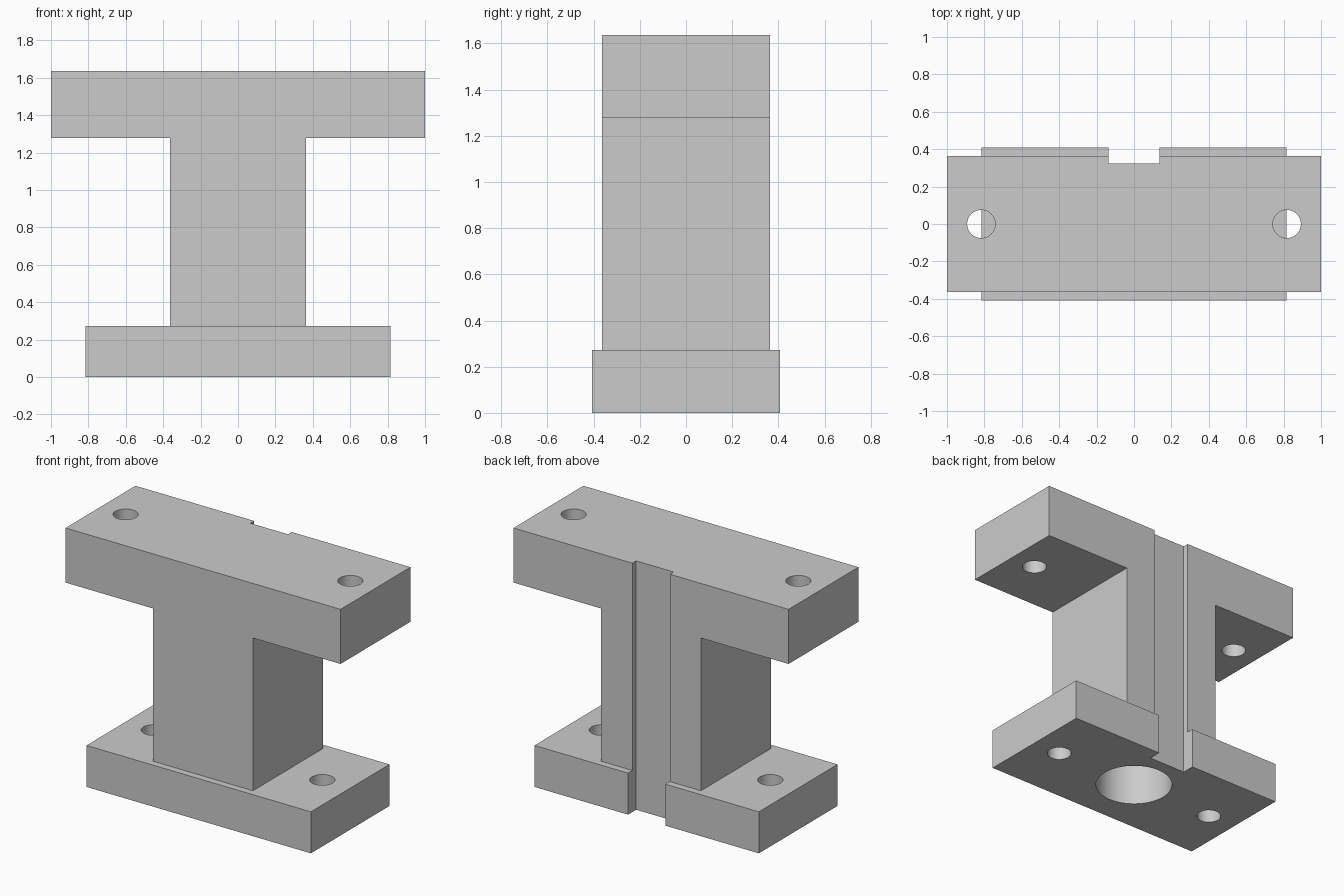
import bpy
import bmesh

cube = bpy.data.objects.get("Cube")
if cube:
    bpy.data.objects.remove(cube, do_unlink=True)

grey = bpy.data.materials.new("plain grey")
grey.use_nodes = True
colour = (0.6, 0.6, 0.6, 1)
grey.diffuse_color = colour
grey.node_tree.nodes["Principled BSDF"].inputs["Base Color"].default_value = colour


def finish(name, bm):
    bmesh.ops.recalc_face_normals(bm, faces=bm.faces)
    mesh = bpy.data.meshes.new(name)
    bm.to_mesh(mesh)
    bm.free()
    mesh.materials.append(grey)
    obj = bpy.data.objects.new(name, mesh)
    bpy.context.collection.objects.link(obj)
    return obj


def prism(name, outline, y0, y1):
    """Extrude an x-z outline from y0 to y1."""
    bm = bmesh.new()
    face = bm.faces.new([bm.verts.new((x, y0, z)) for x, z in outline])
    out = bmesh.ops.extrude_face_region(bm, geom=[face])
    verts = [v for v in out["geom"] if isinstance(v, bmesh.types.BMVert)]
    bmesh.ops.translate(bm, verts=verts, vec=(0, y1 - y0, 0))
    return finish(name, bm)


def box(name, x, y0, y1, z0, z1):
    return prism(name, [(-x, z0), (x, z0), (x, z1), (-x, z1)], y0, y1)


def drill(name, x, radius, z0, z1):
    bm = bmesh.new()
    bmesh.ops.create_cone(bm, cap_ends=True, segments=64, radius1=radius,
                          radius2=radius, depth=z1 - z0)
    bmesh.ops.translate(bm, verts=bm.verts, vec=(x, 0, (z0 + z1) / 2))
    return finish(name, bm)


def apply_boolean(target, cutter, operation):
    mod = target.modifiers.new(operation.lower(), "BOOLEAN")
    mod.operation = operation
    mod.solver = "EXACT"
    mod.object = cutter
    bpy.context.view_layer.objects.active = target
    bpy.ops.object.modifier_apply(modifier=mod.name)
    bpy.data.objects.remove(cutter, do_unlink=True)


# T-shaped column and head, sunk slightly into the base for a clean union
HALF, BASE, NECK, TOP = 0.363, 0.273, 1.277, 1.636
right = [(HALF, BASE - 0.1), (HALF, NECK), (1, NECK), (1, TOP)]
outline = right + [(-x, z) for x, z in reversed(right)]
stand = prism("support_stand", outline, -HALF, HALF)

# Wider mounting base
base = box("mounting_base", 0.816, -0.408, 0.408, 0, BASE)
apply_boolean(stand, base, "UNION")

# Full-height slot in the back
apply_boolean(stand, box("slot", 0.136, 0.324, 0.6, -0.1, TOP + 0.1), "DIFFERENCE")

# Bolt holes through the head and base
for side in (-1, 1):
    apply_boolean(stand, drill("head_hole", side * 0.817, 0.075, NECK - 0.1, TOP + 0.1),
                  "DIFFERENCE")
    apply_boolean(stand, drill("base_hole", side * 0.613, 0.075, -0.1, BASE + 0.1),
                  "DIFFERENCE")

# Large blind bore underneath
apply_boolean(stand, drill("bore", 0, 0.239, -0.1, 1.1), "DIFFERENCE")

# Round the hole walls, keep corners sharp
stand.select_set(True)
bpy.context.view_layer.objects.active = stand
bpy.ops.object.shade_smooth_by_angle()
